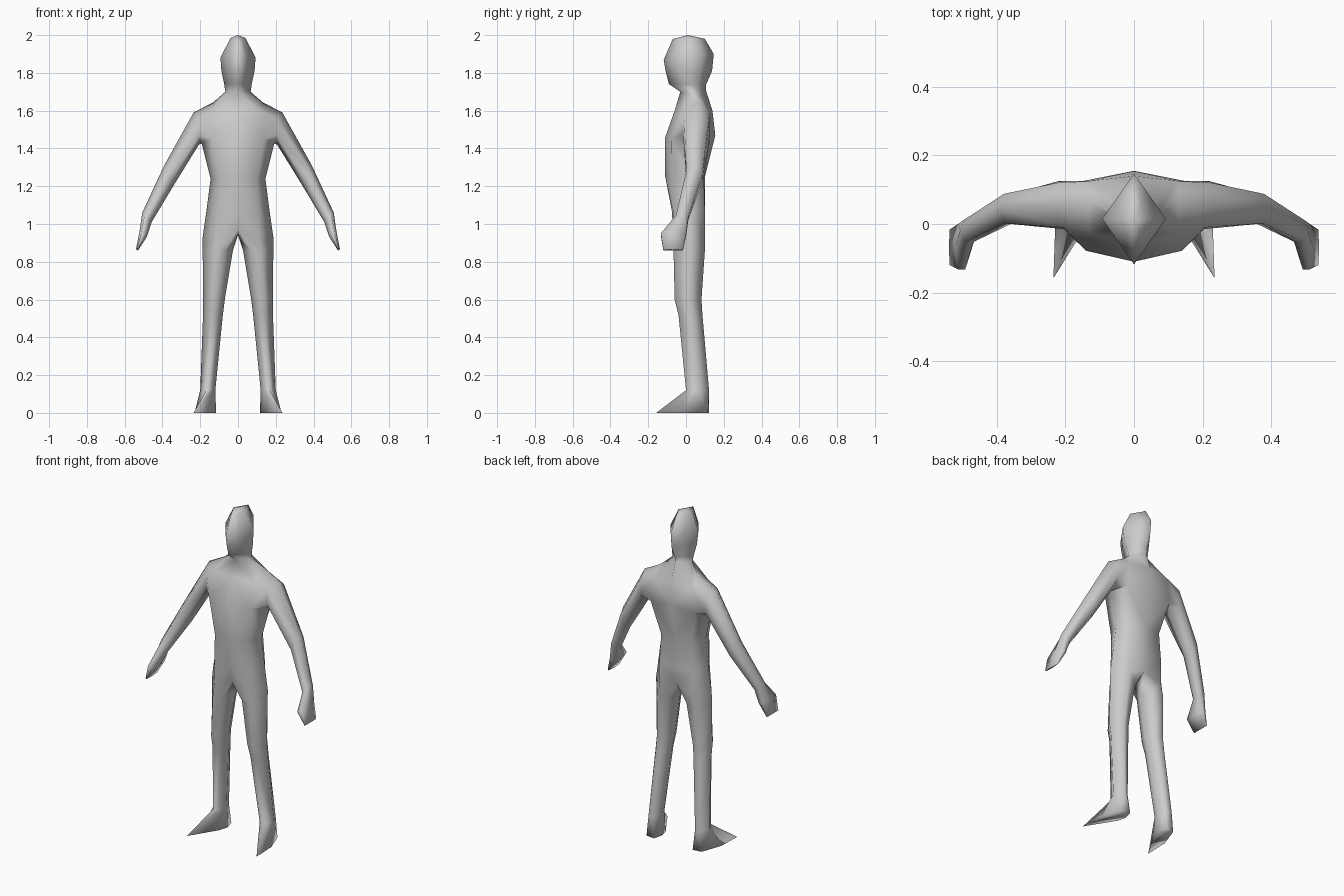
import bpy, bmesh, math
from mathutils import Vector

if "Cube" in bpy.data.objects:
    bpy.data.objects.remove(bpy.data.objects["Cube"])

grey = bpy.data.materials.new("plain grey")
grey.diffuse_color = (0.6, 0.6, 0.6, 1)
grey.use_nodes = True
grey.node_tree.nodes["Principled BSDF"].inputs["Base Color"].default_value = grey.diffuse_color

bm = bmesh.new()


def ring(points):
    return [bm.verts.new(p) for p in points]


def bridge(a, b, closed):
    n = len(a)
    for i in range(n if closed else n - 1):
        j = (i + 1) % n
        bm.faces.new((a[i], a[j], b[j], b[i]))


def loft(rings, closed):
    for a, b in zip(rings, rings[1:]):
        bridge(a, b, closed)


def diamond(front, side_x, side_y, back, z_front, z_side, z_back):
    """Half ring: front centre, front side, side, back side, back centre."""
    f, s, b = (Vector((0, front, z_front)), Vector((side_x, side_y, z_side)),
               Vector((0, back, z_back)))
    return ring([f, (f + s) / 2, s, (s + b) / 2, b])


# Head and neck
head = [
    diamond(-0.07, 0.04, 0.015, 0.10, 1.98, 1.985, 1.98),
    diamond(-0.118, 0.093, 0.015, 0.147, 1.87, 1.88, 1.90),
    diamond(-0.108, 0.088, 0.02, 0.138, 1.81, 1.81, 1.81),
    diamond(-0.09, 0.073, 0.03, 0.105, 1.74, 1.74, 1.735),
    diamond(-0.03, 0.067, 0.035, 0.105, 1.70, 1.70, 1.71),
]
crown = bm.verts.new((0, 0.01, 2.0))
for a, b in zip(head[0], head[0][1:]):
    bm.faces.new((crown, a, b))

# Torso, from shoulders to hips
shoulder = ring([(0, -0.06, 1.60), (0.13, -0.025, 1.59), (0.13, 0.065, 1.645),
                 (0.13, 0.125, 1.59), (0, 0.14, 1.60)])
chest = ring([(0, -0.11, 1.46), (0.14, -0.078, 1.45), (0.193, 0.03, 1.43),
              (0.15, 0.125, 1.44), (0, 0.155, 1.47)])
waist = ring([(0, -0.11, 1.25), (0.10, -0.08, 1.24), (0.145, 0.02, 1.24),
              (0.10, 0.095, 1.24), (0, 0.10, 1.25)])
belly = ring([(0, -0.075, 1.07), (0.11, -0.068, 1.07), (0.167, 0.02, 1.07),
              (0.11, 0.10, 1.07), (0, 0.10, 1.07)])
hip = ring([(0, -0.06, 0.965), (0.11, -0.066, 0.93), (0.187, 0.02, 0.93),
            (0.11, 0.10, 0.92), (0, 0.09, 0.965)])
loft(head + [shoulder], False)
# The side of the chest stays open for the arm
for i in (0, 3):
    bm.faces.new((shoulder[i], shoulder[i + 1], chest[i + 1], chest[i]))
loft([chest, waist, belly, hip], False)

# Leg: front inner, front, outer, back, back inner, inner
crotch = bm.verts.new((0, 0.02, 0.94))


def leg_ring(z, inner, outer, front, back):
    w, m = outer - inner, (front + back) / 2
    d = back - front
    return ring([(inner + 0.2 * w, front + 0.12 * d, z), (inner + 0.6 * w, front, z),
                 (outer, m, z), (inner + 0.6 * w, back, z),
                 (inner + 0.2 * w, back - 0.12 * d, z), (inner, m, z)])


leg = [
    hip + [crotch],
    leg_ring(0.86, 0.027, 0.187, -0.066, 0.10),
    leg_ring(0.60, 0.07, 0.185, -0.06, 0.082),
    leg_ring(0.52, 0.08, 0.185, -0.04, 0.087),
    leg_ring(0.12, 0.12, 0.20, 0.0, 0.122),
    ring([(0.13, 0.01, 0), (0.235, -0.158, 0), (0.23, -0.01, 0),
          (0.185, 0.115, 0), (0.13, 0.122, 0), (0.116, 0.06, 0)]),
]
loft(leg, True)
bm.faces.new(leg[-1])


# Arm and hand: six sided rings running down from the shoulder opening
def arm_ring(c, u, half_depth):
    pts = []
    for deg in (150, 90, 30, -30, -90, -150):
        t = math.radians(deg)
        s = math.sin(t)
        pts.append((c[0] + u[0] * s, c[1] + half_depth * math.cos(t) / 0.866,
                    c[2] + u[1] * s))
    return ring(pts)


arm = [
    [shoulder[1], shoulder[2], shoulder[3], chest[3], chest[2], chest[1]],
    ring([(0.205, -0.01, 1.56), (0.235, 0.06, 1.59), (0.225, 0.12, 1.55),
          (0.22, 0.125, 1.46), (0.207, 0.05, 1.42), (0.205, -0.015, 1.47)]),
    arm_ring((0.367, 0.045, 1.255), (0.024, 0.055), 0.043),
    arm_ring((0.482, -0.02, 1.035), (0.025, 0.025), 0.033),
    arm_ring((0.502, -0.066, 0.945), (0.02, 0.012), 0.067),
    arm_ring((0.535, -0.068, 0.863), (0.005, 0.004), 0.052),
]
loft(arm, True)
bm.faces.new(arm[-1])

bmesh.ops.recalc_face_normals(bm, faces=bm.faces[:])
for f in bm.faces:
    f.smooth = True
mesh = bpy.data.meshes.new("body")
bm.to_mesh(mesh)
bm.free()
mesh.materials.append(grey)
body = bpy.data.objects.new("body", mesh)
bpy.context.collection.objects.link(body)
mirror = body.modifiers.new("mirror", 'MIRROR')
mirror.use_clip = True
mirror.merge_threshold = 0.001
